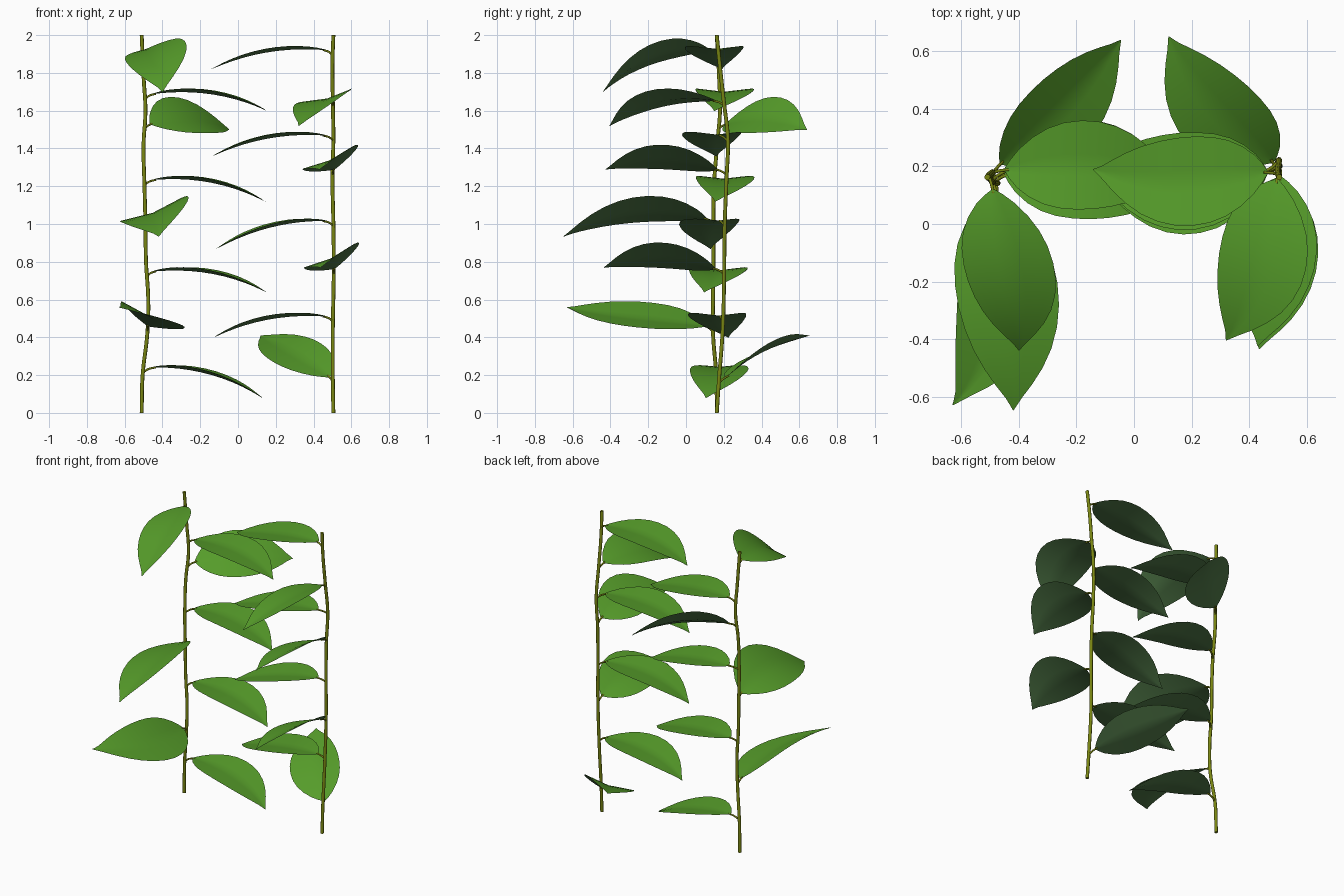
import bpy, math
from mathutils import Vector

if "Cube" in bpy.data.objects:
    bpy.data.objects.remove(bpy.data.objects["Cube"])

def material(name, col):
    m = bpy.data.materials.new(name)
    m.diffuse_color = (*col, 1)
    m.use_nodes = True
    m.node_tree.nodes["Principled BSDF"].inputs["Base Color"].default_value = m.diffuse_color
    return m

LEAF = material("leaf_green", (0.093, 0.335, 0.023))
UNDER = material("leaf_underside", (0.080, 0.188, 0.064))
STEM = material("stem_olive", (0.19, 0.235, 0.006))

# half width of a leaf along its length
PROFILE = [(0, .03), (.025, .2), (.07, .43), (.14, .67), (.22, .85), (.31, .96), (.41, 1),
           (.51, .98), (.61, .9), (.71, .76), (.80, .57), (.88, .35), (.94, .16), (.98, .055), (1, .005)]
COLS = [-1, -.75, -.5, -.25, 0, .25, .5, .75, 1]

def leaf(name, base, tip, width, roll=0, bow=.05, sweep=-.04, fold=.12):
    """Arched, slightly folded blade; roll in degrees lifts the right-hand side."""
    b, t = Vector(base), Vector(tip)
    d = (t - b).normalized()
    side0 = d.cross(Vector((0, 0, 1))).normalized()
    up0 = side0.cross(d)
    r = math.radians(roll)
    side = side0 * math.cos(r) + up0 * math.sin(r)
    up = up0 * math.cos(r) - side0 * math.sin(r)
    verts, faces, n = [], [], len(COLS)
    for u, w in PROFILE:
        arch = 4 * u * (1 - u)
        mid = b.lerp(t, u) + up * (bow * arch) + side * (sweep * arch * (.75 + .5 * u))
        for v in COLS:
            hw = w * width
            verts.append(mid + side * (hw * v) + up * (fold * hw * abs(v)))
    for i in range(len(PROFILE) - 1):
        for j in range(n - 1):
            a = i * n + j
            faces.append((a, a + 1, a + n + 1, a + n))
    me = bpy.data.meshes.new(name)
    me.from_pydata(verts, [], faces)
    me.materials.append(LEAF)
    me.materials.append(UNDER)
    me.polygons.foreach_set("use_smooth", [True] * len(faces))
    ob = bpy.data.objects.new(name, me)
    bpy.context.collection.objects.link(ob)
    # very thin blade with a paler underside, crisp at the rim
    s = ob.modifiers.new("thickness", 'SOLIDIFY')
    s.thickness = .002
    s.offset = -1
    s.material_offset = 1
    s.use_rim = False
    return ob

def tube(name, points, radius):
    """Smooth round tube through the given points."""
    cu = bpy.data.curves.new(name, 'CURVE')
    cu.dimensions = '3D'
    cu.bevel_depth = radius
    cu.bevel_resolution = 2
    cu.resolution_u = 5
    cu.use_fill_caps = True
    sp = cu.splines.new('BEZIER')
    sp.bezier_points.add(len(points) - 1)
    for p, co in zip(sp.bezier_points, points):
        p.co = co
        p.handle_left_type = p.handle_right_type = 'AUTO'
    cu.materials.append(STEM)
    ob = bpy.data.objects.new(name, cu)
    bpy.context.collection.objects.link(ob)
    bpy.ops.object.select_all(action='DESELECT')
    ob.select_set(True)
    bpy.context.view_layer.objects.active = ob
    bpy.ops.object.convert(target='MESH')

# stems
left_path = [(-.51, .163, 0), (-.505, .16, .2), (-.48, .143, .42), (-.475, .143, .6), (-.487, .145, .8),
             (-.49, .145, 1.0), (-.495, .148, 1.2), (-.5, .165, 1.42), (-.49, .18, 1.6),
             (-.5, .175, 1.78), (-.51, .163, 2)]
right_path = [(.505, .163, 0), (.502, .175, .18), (.502, .195, .45), (.507, .202, .75), (.505, .205, 1.0),
              (.5, .215, 1.25), (.505, .222, 1.45), (.502, .2, 1.65), (.5, .178, 1.85), (.505, .163, 2)]
tube("left_stem", left_path, .0105)
tube("right_stem", right_path, .0105)

def on_path(path, z):
    for p, q in zip(path, path[1:]):
        if p[2] <= z <= q[2]:
            return Vector(p).lerp(Vector(q), (z - p[2]) / (q[2] - p[2]))
    return Vector(path[-1])

def branch(name, path, base, tip, width, **kw):
    """Leaf plus the short stalk joining it to its stem."""
    leaf(name + "_leaf", base, tip, width, **kw)
    b = Vector(base)
    root = on_path(path, b.z - .03)
    d = (Vector(tip) - b).normalized()
    mid = root.lerp(b, .5) + Vector((0, 0, .003))
    tube(name + "_stalk", [root, mid, b + d * .015 + Vector((0, 0, .002))], .0055)

# leaves reaching inward from the left stem
for i, (z, tx, ty, tz) in enumerate([(.243, .13, .105, .08), (.75, .15, .095, .64),
                                     (1.235, .145, .155, 1.12), (1.69, .155, .15, 1.60)]):
    branch(f"left_inner_{i+1}", left_path, (-.45, .175 + .015 * (i > 1), z), (tx, ty, tz), .155,
           bow=.044, sweep=-.035)

# leaves reaching inward from the right stem
for i, (z, tx, ty, tz) in enumerate([(.512, -.13, .225, .40), (1.018, -.115, .13, .87),
                                     (1.47, -.137, .16, 1.36), (1.922, -.143, .19, 1.82)]):
    branch(f"right_inner_{i+1}", right_path, (.465, .18, z), (tx, ty, tz), .155,
           bow=.040, sweep=-.038)

# outer leaves of the left stem
branch("left_outer_low", left_path, (-.475, .105, .46), (-.63, -.63, .56), .18, roll=21, bow=.03, sweep=-.09)
branch("left_outer_mid", left_path, (-.48, .11, 1.03), (-.42, -.648, .935), .19, roll=-21, bow=.06, sweep=-.045)
branch("left_outer_top", left_path, (-.49, .12, 1.925), (-.40, -.44, 1.70), .165, roll=-21, bow=.06, sweep=-.045)
branch("left_outer_back", left_path, (-.465, .21, 1.53), (-.045, .64, 1.50), .162, roll=-36, bow=.05, sweep=-.01)

# outer leaves of the right stem
branch("right_outer_back", right_path, (.485, .215, .19), (.12, .652, .41), .155, roll=20, bow=.035, sweep=-.025)
branch("right_outer_low", right_path, (.512, .155, .765), (.435, -.435, .77), .16, roll=-25, bow=.035, sweep=-.045)
branch("right_outer_mid", right_path, (.51, .165, 1.29), (.43, -.425, 1.29), .16, roll=-24, bow=.035, sweep=-.04)
branch("right_outer_top", right_path, (.50, .155, 1.655), (.32, -.405, 1.52), .16, roll=-14, bow=.05, sweep=-.055)
